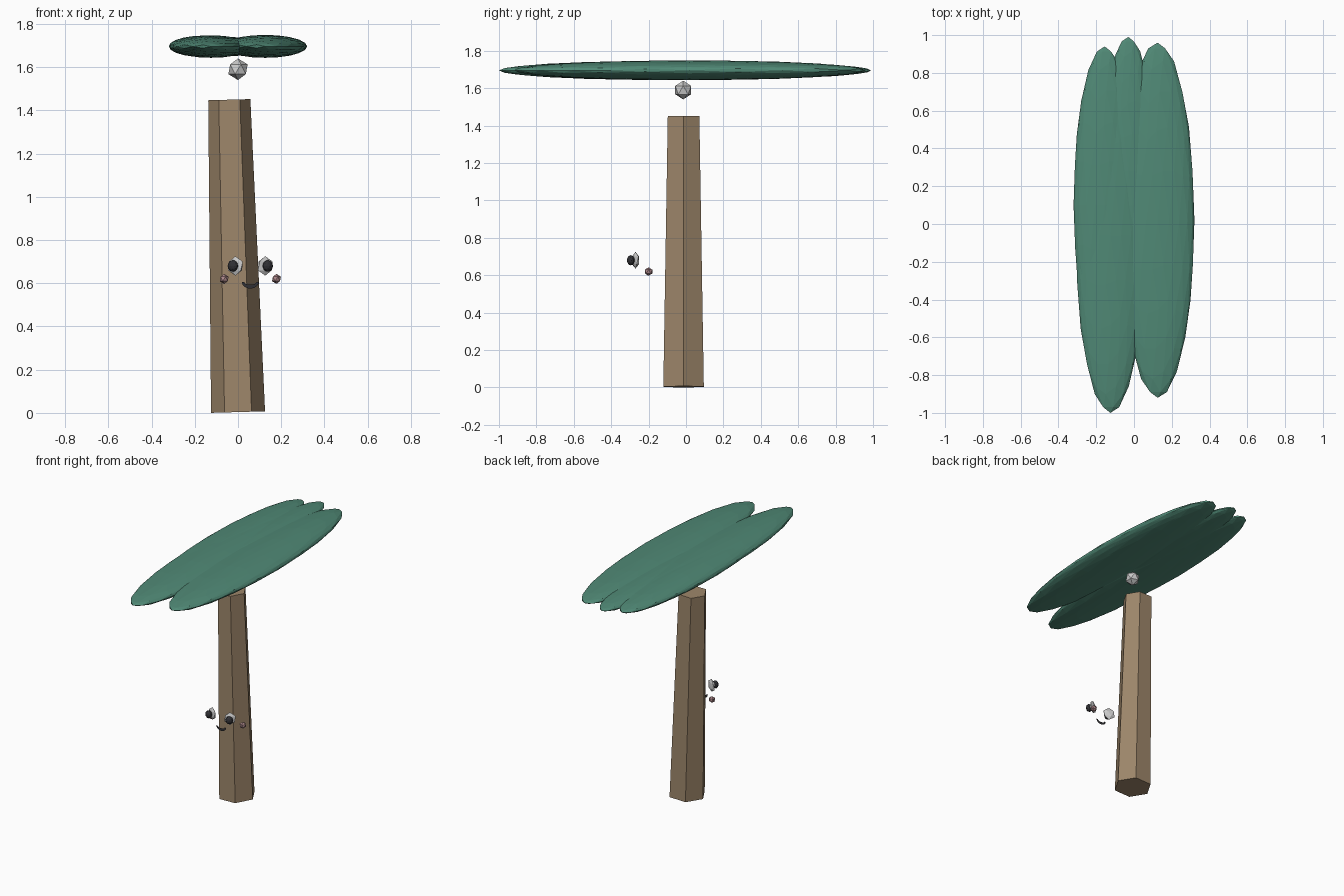
import bpy, math
from mathutils import Vector, Matrix

if "Cube" in bpy.data.objects:
    bpy.data.objects.remove(bpy.data.objects["Cube"])


def material(name, rgb):
    m = bpy.data.materials.new(name)
    m.diffuse_color = (*rgb, 1)
    m.use_nodes = True
    m.node_tree.nodes["Principled BSDF"].inputs["Base Color"].default_value = m.diffuse_color
    return m


GREEN = material("leaf_green", (0.08, 0.25, 0.18))
BROWN = material("bark_brown", (0.34, 0.24, 0.145))
WHITE = material("eye_white", (0.75, 0.75, 0.75))
DARK = material("dark", (0.03, 0.03, 0.035))
PINK = material("cheek_pink", (0.42, 0.25, 0.26))


def ball(name, loc, size, mat=None, sub=1, yaw=0, pole_y=False):
    """Flat-faced icosphere, baked scale; pole_y points a vertex along y."""
    bpy.ops.mesh.primitive_ico_sphere_add(subdivisions=sub, radius=1)
    o = bpy.context.object
    o.name = name
    if pole_y:
        o.data.transform(Matrix.Rotation(math.pi / 2, 4, 'X'))
    o.data.transform(Matrix.Diagonal((*size, 1)))
    o.data.transform(Matrix.Rotation(yaw, 4, 'Z'))
    o.location = loc
    if mat:
        o.data.materials.append(mat)
    return o


# trunk: tapered six-sided post with a slight lean
bpy.ops.mesh.primitive_cone_add(vertices=6, radius1=0.125, radius2=0.0975, depth=1.446,
                                rotation=(0, 0, math.radians(30)))
trunk = bpy.context.object
trunk.name = "trunk"
angles = [math.atan2(v.co.y, v.co.x) for v in trunk.data.vertices]
trunk.rotation_euler = (0, 0, 0)
trunk.data.transform(Matrix.Rotation(-angles[0], 4, 'Z'))   # corner on the x axis
trunk.data.transform(Matrix.Rotation(-0.028, 4, 'Y'))
trunk.location = (-0.02, -0.013, 0.7265)
trunk.data.materials.append(BROWN)

# canopy: long flat lobes merged into one crown (x, y, half sizes)
lobes = [
    (-0.125, -0.06, 0.185, 0.94, 0.052),
    (-0.155, 0.10, 0.165, 0.84, 0.050),
    (-0.03, 0.28, 0.14, 0.71, 0.044),
    (0.125, 0.02, 0.195, 0.94, 0.053),
    (0.15, 0.09, 0.165, 0.80, 0.050),
]
canopy = None
for i, (x, y, rx, ry, rz) in enumerate(lobes):
    lobe = ball("canopy", (x, y, 1.695 + 0.001 * (i % 2)), (rx, ry, rz), GREEN, 3, pole_y=True)
    if canopy is None:
        canopy = lobe
        continue
    mod = canopy.modifiers.new("merge", 'BOOLEAN')
    mod.operation, mod.solver, mod.object = 'UNION', 'EXACT', lobe
    bpy.context.view_layer.objects.active = canopy
    bpy.ops.object.modifier_apply(modifier=mod.name)
    bpy.data.objects.remove(lobe)
canopy.name = "canopy"

# grey ball between the trunk and canopy
ball("crown_ball", (0, -0.015, 1.59), (0.05, 0.05, 0.05))

# face: eyes turned outwards, pupils and cheeks, mirrored about its own centre
CX = 0.057
for side, s in (("left", -1), ("right", 1)):
    yaw = s * math.radians(25)
    n = Vector((math.sin(yaw), -math.cos(yaw), 0))
    eye = Vector((CX + s * 0.069, -0.27, 0.68))
    ball(side + "_eye", eye, (0.042, 0.013, 0.045), WHITE, 1, yaw)
    ball(side + "_pupil", eye + n * 0.028, (0.025, 0.02, 0.027), DARK, 2, yaw)
    ball(side + "_cheek", (CX + s * 0.121, -0.2, 0.62), (0.023, 0.023, 0.023), PINK)

# mouth: flat smiling ribbon
N = 8
verts, faces = [], []
for i in range(N + 1):
    a = math.pi * (1 + i / N)
    for rx, rz in ((0.039, 0.03), (0.028, 0.012)):
        verts.append((CX + rx * math.cos(a), -0.27, 0.605 + rz * math.sin(a)))
    if i:
        k = 2 * i
        faces.append((k - 2, k, k + 1, k - 1))
me = bpy.data.meshes.new("mouth")
me.from_pydata(verts, [], faces)
me.materials.append(DARK)
bpy.context.collection.objects.link(bpy.data.objects.new("mouth", me))
